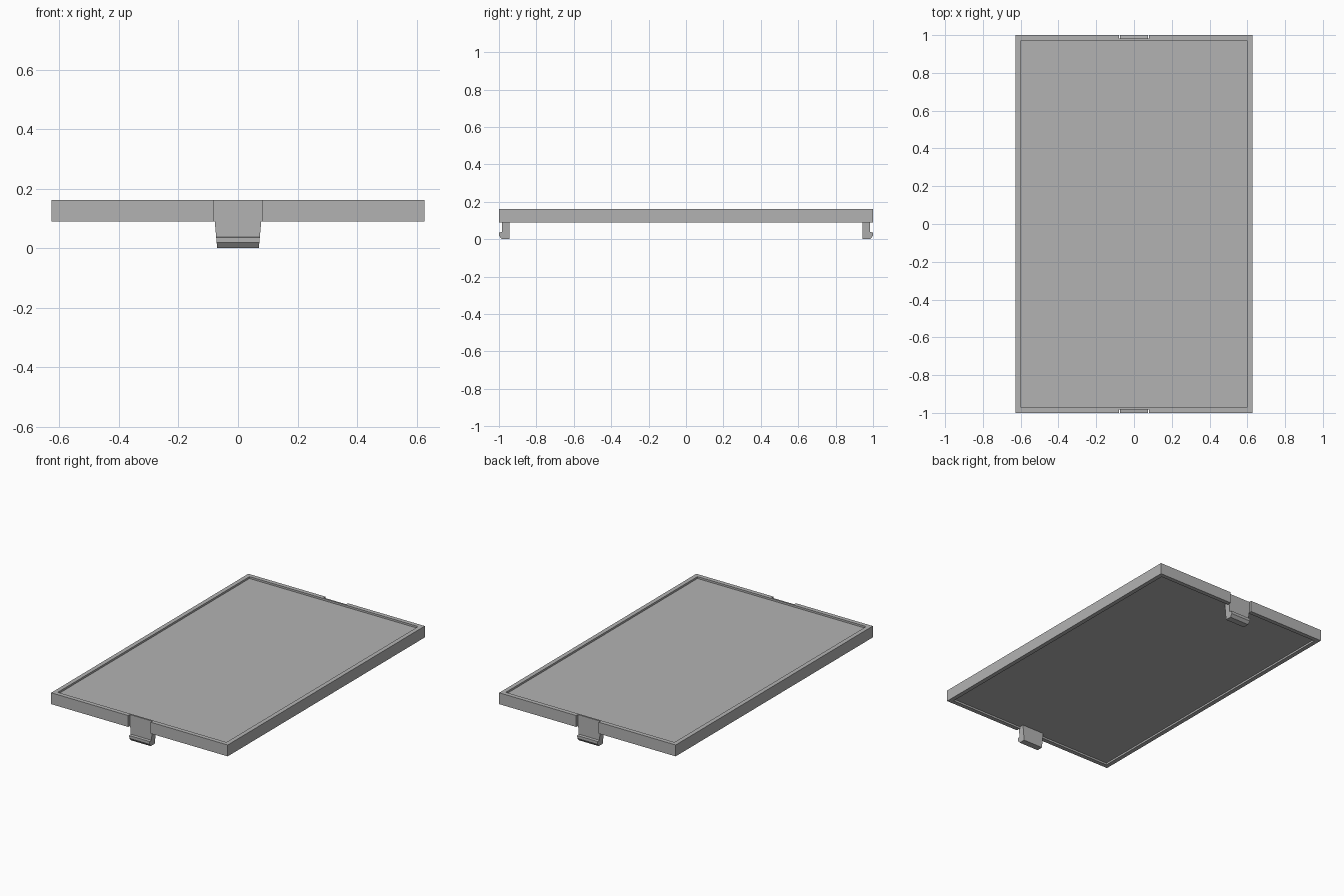
import bpy
import bmesh

old = bpy.data.objects.get("Cube")
if old:
    bpy.data.objects.remove(old)

HALF_X, HALF_Y = 0.627, 1.0
BOTTOM, TOP = 0.089, 0.162
RIM, RECESS = 0.028, 0.012
NOTCH_X, NOTCH_Y = 0.08, 0.983

grey = bpy.data.materials.new("plain_grey")
grey.use_nodes = True
colour = (0.45, 0.45, 0.45, 1)
grey.diffuse_color = colour
grey.node_tree.nodes["Principled BSDF"].inputs["Base Color"].default_value = colour


def add_object(name, bm):
    bmesh.ops.recalc_face_normals(bm, faces=bm.faces)
    mesh = bpy.data.meshes.new(name)
    bm.to_mesh(mesh)
    bm.free()
    mesh.materials.append(grey)
    obj = bpy.data.objects.new(name, mesh)
    bpy.context.collection.objects.link(obj)
    return obj


def box(name, low, high):
    bm = bmesh.new()
    bmesh.ops.create_cube(bm, size=1)
    for v in bm.verts:
        v.co = [(a + b) / 2 + c * (b - a) for a, b, c in zip(low, high, v.co)]
    return add_object(name, bm)


def cut(target, cutter):
    mod = target.modifiers.new("cut", 'BOOLEAN')
    mod.operation = 'DIFFERENCE'
    mod.solver = 'EXACT'
    mod.object = cutter
    bpy.context.view_layer.objects.active = target
    bpy.ops.object.modifier_apply(modifier=mod.name)
    bpy.data.objects.remove(cutter)


# Panel with a raised rim on both faces
panel = box("panel", (-HALF_X, -HALF_Y, BOTTOM), (HALF_X, HALF_Y, TOP))
inner_x, inner_y = HALF_X - RIM, HALF_Y - RIM
for low, high in ((TOP - RECESS, TOP + 1), (BOTTOM - 1, BOTTOM + RECESS)):
    cut(panel, box("recess_cutter", (-inner_x, -inner_y, low), (inner_x, inner_y, high)))

# Notches in the two short ends
for y0, y1 in ((-HALF_Y - 1, -NOTCH_Y), (NOTCH_Y, HALF_Y + 1)):
    cut(panel, box("notch_cutter", (-NOTCH_X, y0, 0), (NOTCH_X, y1, 1)))

# Snap clips: side profile (y, z) of leg and hook, tapering downwards
PROFILE = [(0.944, 0.101), (0.983, 0.101), (0.983, 0.038), (1.0, 0.036),
           (1.0, 0.018), (0.985, 0), (0.944, 0)]
for name, side in (("front_clip", -1), ("back_clip", 1)):
    bm = bmesh.new()
    ends = [[bm.verts.new((s * (0.07 + 0.09 * z), side * y, z)) for y, z in PROFILE]
            for s in (-1, 1)]
    for ring in ends:
        bm.faces.new(ring)
    for i in range(len(PROFILE)):
        j = (i + 1) % len(PROFILE)
        bm.faces.new((ends[0][i], ends[0][j], ends[1][j], ends[1][i]))
    add_object(name, bm)
